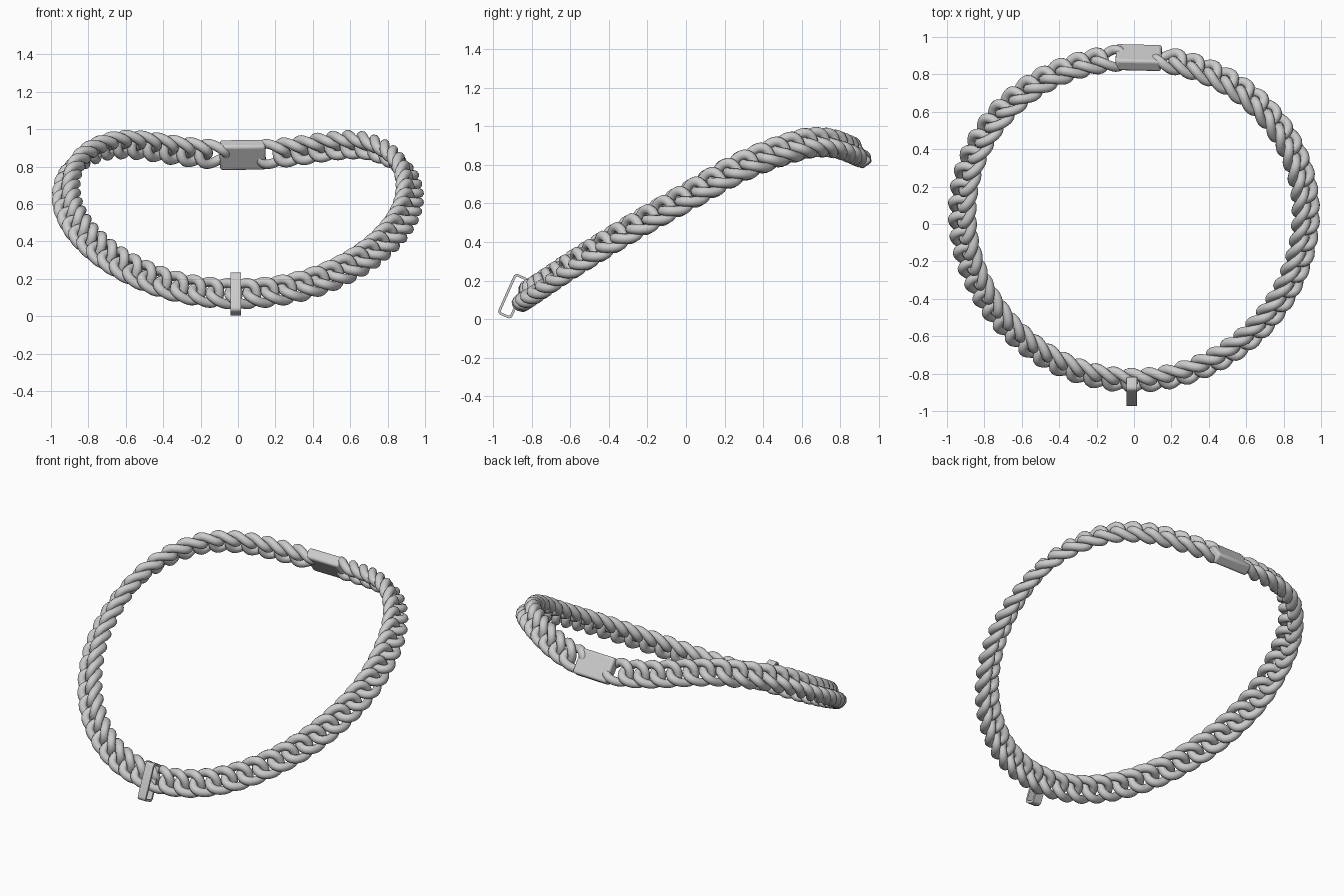
import bpy, math
from mathutils import Vector, Matrix

if "Cube" in bpy.data.objects:
    bpy.data.objects.remove(bpy.data.objects["Cube"])

# height of the chain centre line against y
PROFILE = [(-1.0, .03), (-.835, .12), (-.6, .275), (-.3, .46), (0, .63),
           (.3, .795), (.6, .905), (.75, .912), (.89, .862), (1.0, .80)]


def height(y):
    i = max(1, min(len(PROFILE) - 3, sum(p[0] <= y for p in PROFILE) - 1))
    (x0, z0), (x1, z1), (x2, z2), (x3, z3) = PROFILE[i - 1:i + 3]
    h = x2 - x1
    t = (y - x1) / h
    m1, m2 = (z2 - z0) / (x2 - x0) * h, (z3 - z1) / (x3 - x1) * h
    return ((2*t**3 - 3*t*t + 1) * z1 + (t**3 - 2*t*t + t) * m1
            + (3*t*t - 2*t**3) * z2 + (t**3 - t*t) * m2)


def path(a):
    y = .0275 + .8625 * math.sin(a) + .03 * math.cos(a)**2
    return Vector((.918 * math.cos(a), y, height(y)))


def frame(a):
    """Matrix with x along the chain, y across its width, z outward."""
    p = path(a)
    t = (path(a + .01) - path(a - .01)).normalized()
    s, c = math.sin(a), math.cos(a)
    tilt = math.radians(45 * c*c + (36 if s > 0 else 26) * s*s)
    out = t.cross(Vector((0, 0, 1))).normalized()
    up = out.cross(t)
    w = up * math.cos(tilt) - out * math.sin(tilt)
    n = t.cross(w)
    m = Matrix((t, w, n)).transposed().to_4x4()
    m.translation = p
    return m


def ring_mesh(name, rings):
    """Closed loop of closed cross-sections."""
    n, k = len(rings), len(rings[0])
    faces = [(i*k + j, i*k + (j+1) % k, (i+1) % n * k + (j+1) % k, (i+1) % n * k + j)
             for i in range(n) for j in range(k)]
    me = bpy.data.meshes.new(name)
    me.from_pydata([v for r in rings for v in r], [], faces)
    me.update()
    return me


def add(name, me, matrix):
    ob = bpy.data.objects.new(name, me)
    bpy.context.collection.objects.link(ob)
    ob.matrix_world = matrix
    return ob


# one twisted curb link
A, B, C, R, SEG, SIDES = .074, .060, .024, .026, 28, 10


def link_point(t):
    return Vector((A * math.cos(t), B * math.sin(t), C * math.sin(2*t)))


rings = []
for i in range(SEG):
    t = 2 * math.pi * i / SEG
    p = link_point(t)
    d = (link_point(t + .01) - link_point(t - .01)).normalized()
    u = d.cross(Vector((0, 0, 1))).normalized()
    v = u.cross(d)
    rings.append([p + R * (u * math.cos(q) - v * math.sin(q))
                  for q in (2 * math.pi * j / SIDES for j in range(SIDES))])
link = ring_mesh("chain_link", rings)
link.polygons.foreach_set("use_smooth", [True] * len(link.polygons))

# chain: links spaced by arc length from one side of the clasp to the other
start = math.acos(-.135 / .918)
end = 2 * math.pi + math.acos(.185 / .918)
STEPS = 3000
angles = [start + (end - start) * i / STEPS for i in range(STEPS + 1)]
dist = [0]
for a, b in zip(angles, angles[1:]):
    dist.append(dist[-1] + (path(b) - path(a)).length)
count = round(dist[-1] / .098)
k = 0
for i in range(count + 1):
    while k < STEPS and dist[k] < dist[-1] * i / count:
        k += 1
    add("chain_link", link, frame(angles[k]))

# barrel clasp at the back
bpy.ops.mesh.primitive_cube_add(size=1)
clasp = bpy.context.object
clasp.name = "clasp"
clasp.data.transform(Matrix.Diagonal((.245, .16, .07, 1)))
clasp.matrix_world = frame(math.acos(.025 / .918))
mod = clasp.modifiers.new("rounding", 'BEVEL')
mod.width, mod.segments = .015, 3
bpy.ops.object.shade_smooth_by_angle()

# rounded rectangular pendant loop at the front
def outline(w, h, r):
    pts = []
    for n, (sx, sy) in enumerate([(1, 1), (-1, 1), (-1, -1), (1, -1)]):
        for j in range(5):
            q = math.radians(90 * n + 22.5 * j)
            pts.append((sx * (w - r) + r * math.cos(q), sy * (h - r) + r * math.sin(q)))
    return pts


HALF = .028
bands = [[(-HALF, *o), (HALF, *o), (HALF, *i), (-HALF, *i)]
         for o, i in zip(outline(.040, .115, .02), outline(.027, .102, .009))]
loop = add("pendant_loop", ring_mesh("pendant_loop", bands),
           Matrix.Translation((-.012, -.896, .119)) @ Matrix.Rotation(math.radians(-24), 4, 'X'))
bpy.context.view_layer.objects.active = loop
bpy.ops.object.select_all(action='DESELECT')
loop.select_set(True)
bpy.ops.object.shade_smooth_by_angle()
